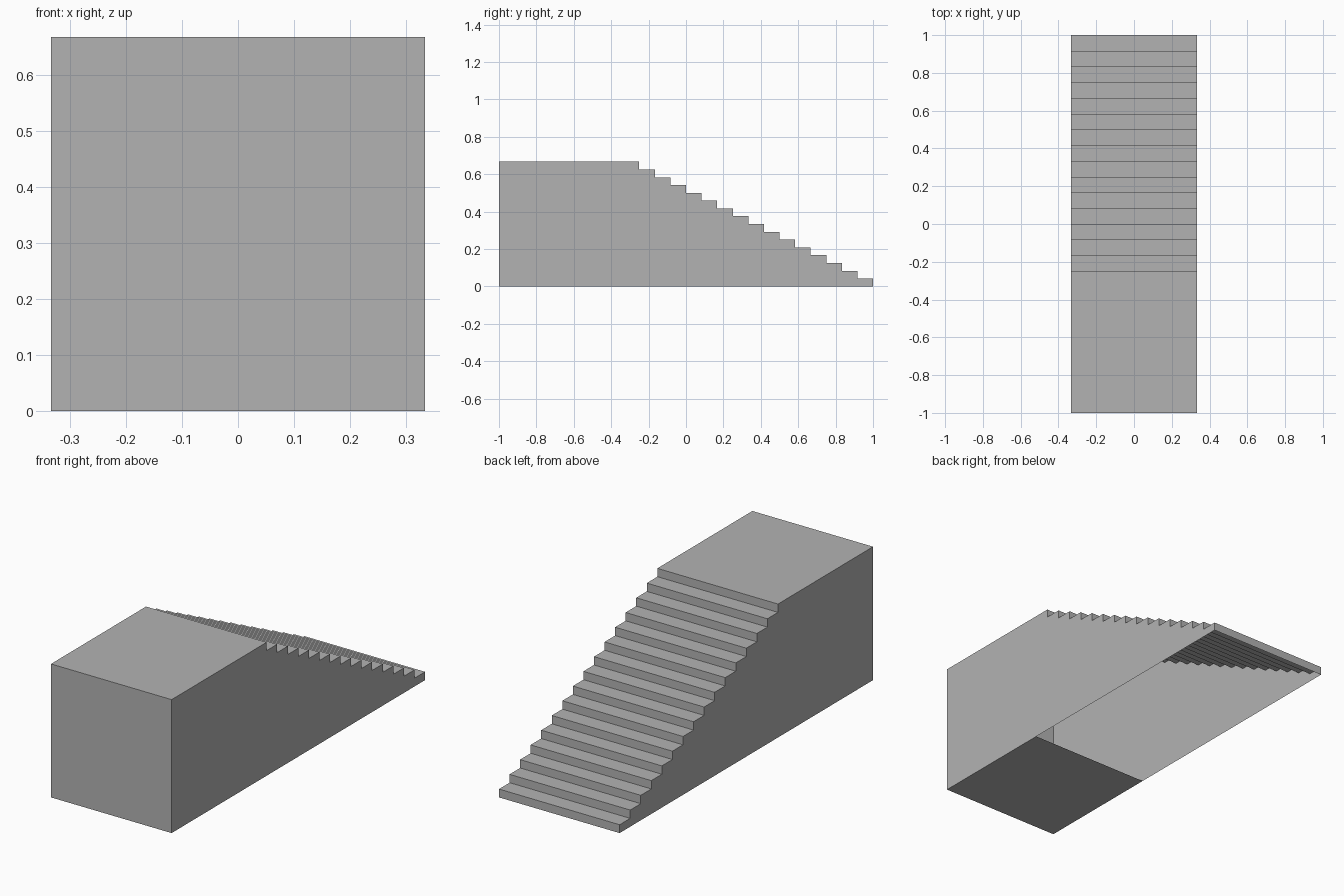
import bpy
import bmesh

# Remove the default cube
cube = bpy.data.objects.get("Cube")
if cube:
    bpy.data.objects.remove(cube, do_unlink=True)

# Overall sizes
HALF = 1 / 3
HEIGHT = 2 / 3
FRONT, BACK = -1.0, 1.0
LANDING_END = -0.25
RISERS = 16
RISE = HEIGHT / RISERS
TREAD = (BACK - LANDING_END) / (RISERS - 1)

grey = bpy.data.materials.new("plain_grey")
grey.use_nodes = True
colour = (0.45, 0.45, 0.45, 1)
grey.diffuse_color = colour
grey.node_tree.nodes["Principled BSDF"].inputs["Base Color"].default_value = colour


def make_object(name, bm):
    mesh = bpy.data.meshes.new(name)
    bm.to_mesh(mesh)
    bm.free()
    mesh.materials.append(grey)
    obj = bpy.data.objects.new(name, mesh)
    bpy.context.collection.objects.link(obj)
    return obj


def sheet(name, path):
    """Thin surface that sweeps a (y, z) path across the full width."""
    bm = bmesh.new()
    rows = [[bm.verts.new((x, y, z)) for x in (-HALF, HALF)] for y, z in path]
    for a, b in zip(rows, rows[1:]):
        bm.faces.new((a[0], a[1], b[1], b[0]))
    return make_object(name, bm)


def side_wall(name, x, outline):
    """Flat wall with the stepped outline, facing away from the middle."""
    bm = bmesh.new()
    verts = [bm.verts.new((x, y, z)) for y, z in outline]
    face = bm.faces.new(verts)
    face.normal_update()
    if face.normal.x * x < 0:
        face.normal_flip()
    bmesh.ops.triangulate(bm, faces=[face])
    return make_object(name, bm)


# Stepped path from the landing edge down to the ground at the back
steps = [(LANDING_END, HEIGHT)]
for i in range(RISERS):
    y = LANDING_END + i * TREAD
    z = HEIGHT - (i + 1) * RISE
    steps.append((y, z))
    if i < RISERS - 1:
        steps.append((y + TREAD, z))

# Hollow shell: front wall, landing, steps, partial floor and two sides
sheet("front_wall", [(FRONT, 0), (FRONT, HEIGHT)])
sheet("landing", [(FRONT, HEIGHT), (LANDING_END, HEIGHT)])
sheet("stair_flight", steps)
sheet("floor_plate", [(FRONT + 2 * HALF, 0), (FRONT, 0)])
outline = [(FRONT, 0), (FRONT, HEIGHT)] + steps
for name, x in (("left_wall", HALF), ("right_wall", -HALF)):
    side_wall(name, x, outline)
